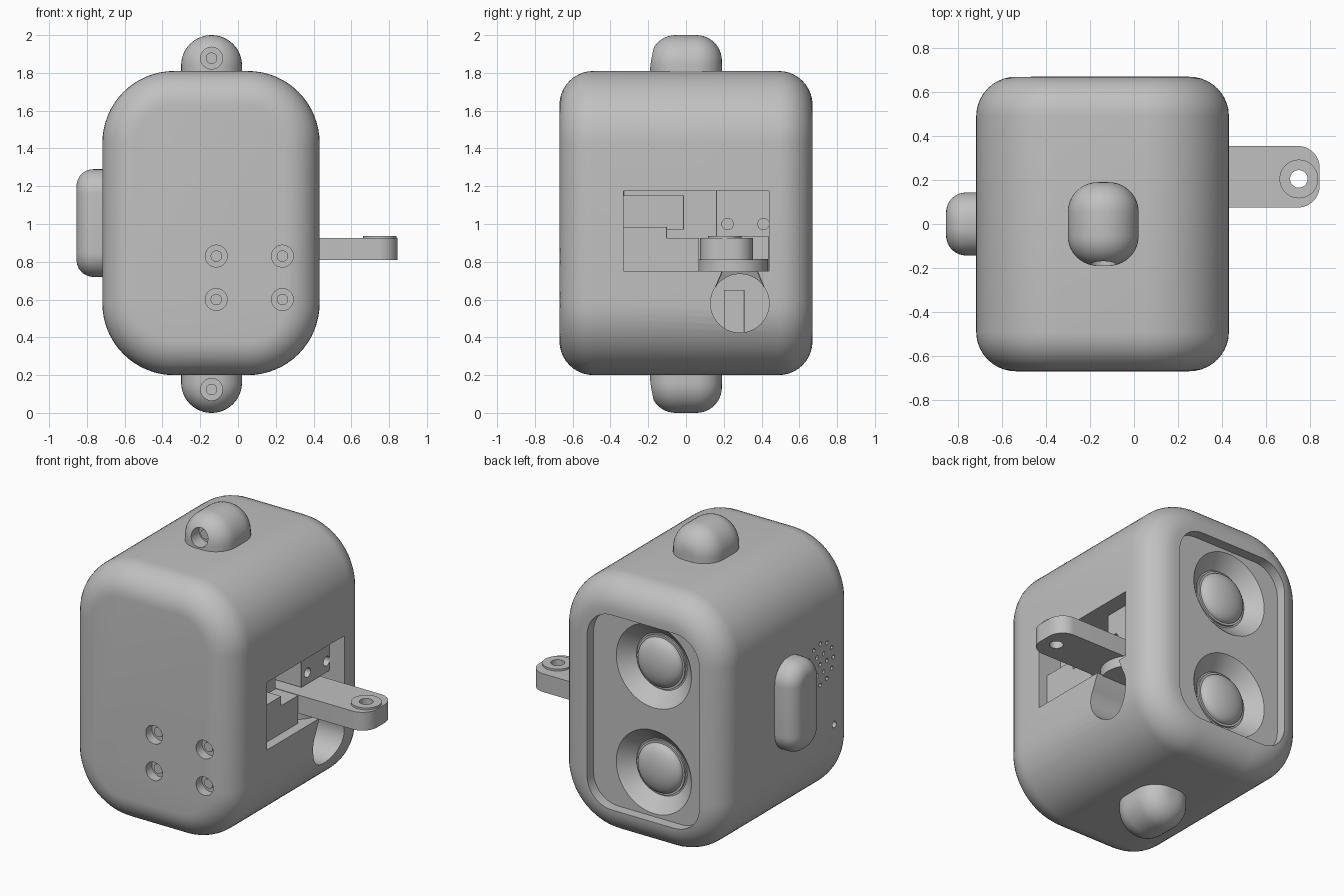
import bpy, bmesh
from math import sin, cos, pi, radians

if "Cube" in bpy.data.objects:
    bpy.data.objects.remove(bpy.data.objects["Cube"])

grey = bpy.data.materials.new("light_grey_plastic")
grey.use_nodes = True
COLOUR = (0.53, 0.53, 0.53, 1)
grey.diffuse_color = COLOUR
grey.node_tree.nodes["Principled BSDF"].inputs["Base Color"].default_value = COLOUR

AXES = {"X": lambda u, v, w: (w, u, v),
        "Y": lambda u, v, w: (u, w, v),
        "Z": lambda u, v, w: (u, v, w)}


def outline(a, b, r, n):
    """Rounded rectangle, half sizes a and b, corner radius r."""
    pts = []
    for q, (su, sv) in enumerate([(1, 1), (-1, 1), (-1, -1), (1, -1)]):
        for i in range(n + 1):
            t = (q + i / n) * pi / 2
            pts.append((su * (a - r) + r * cos(t), sv * (b - r) + r * sin(t)))
    return pts


def loft(name, centre, a, b, r, rings, axis, n=12):
    """Stack rounded outlines; each ring is (position on axis, inset)."""
    bm = bmesh.new()
    loops = []
    for w, inset in rings:
        flat = outline(a - inset, b - inset, max(r - inset, 0.002), n)
        loops.append([bm.verts.new(AXES[axis](u, v, w)) for u, v in flat])
    for low, high in zip(loops, loops[1:]):
        for i in range(len(low)):
            j = (i + 1) % len(low)
            bm.faces.new((low[i], low[j], high[j], high[i]))
    bm.faces.new(loops[0])
    bm.faces.new(loops[-1])
    bmesh.ops.remove_doubles(bm, verts=bm.verts, dist=1e-5)
    bmesh.ops.recalc_face_normals(bm, faces=bm.faces)
    mesh = bpy.data.meshes.new(name)
    bm.to_mesh(mesh)
    bm.free()
    mesh.materials.append(grey)
    ob = bpy.data.objects.new(name, mesh)
    ob.location = centre
    bpy.context.collection.objects.link(ob)
    return ob


def slab(name, centre, a, b, r, half, axis, fillet=0, n=12):
    """Rounded slab with optional fillets on both end faces."""
    if fillet == 0:
        rings = [(-half, 0), (half, 0)]
    else:
        steps = [i / 10 * pi / 2 for i in range(11)]
        top = [(half - fillet + fillet * sin(t), fillet * (1 - cos(t))) for t in steps]
        rings = [(-w, s) for w, s in reversed(top)] + top
    return loft(name, centre, a, b, r, rings, axis, n)


def cylinder(name, centre, r, half, axis, n=10):
    return slab(name, centre, r, r, r, half, axis, n=n)


def box(name, lo, hi):
    c = [(p + q) / 2 for p, q in zip(lo, hi)]
    h = [(q - p) / 2 for p, q in zip(lo, hi)]
    return slab(name, c, h[0], h[1], 0.002, h[2], "Z", n=1)


def cut(ob, *cutters):
    """Subtract the cutters for good, then delete them."""
    bpy.context.view_layer.objects.active = ob
    for cutter in cutters:
        mod = ob.modifiers.new("cut", "BOOLEAN")
        mod.operation = "DIFFERENCE"
        mod.solver = "EXACT"
        mod.object = cutter
        cutter.hide_render = True
        bpy.context.view_layer.update()
        bpy.ops.object.modifier_apply(modifier=mod.name)
        bpy.data.objects.remove(cutter)


# Main housing
MID = -0.143
body = slab("housing", (MID, 0, 1.005), 0.575, 0.805, 0.38, 0.67, "Y", 0.18, 16)

# Back recess with two funnel-shaped eye sockets and domed lenses
cut(body, slab("recess_cutter", (-0.17, 0.705, 0.988), 0.39, 0.613, 0.17, 0.1, "Y"))
for side, z in (("upper", 1.321), ("lower", 0.655)):
    cut(body, loft("socket_cutter", (-0.2, 0.605, z), 0.262, 0.262, 0.262,
                   [(-0.08, 0.085), (0, 0), (0.03, 0)], "Y"))
    cylinder(side + "_lens_ring", (-0.2, 0.525, z), 0.168, 0.012, "Y")
    dome = [(0.065 * sin(t), 0.155 * (1 - cos(t))) for t in
            [radians(k * 8.5) for k in range(11)]]
    loft(side + "_lens", (-0.2, 0.535, z), 0.155, 0.155, 0.155, dome, "Y")

# Four counterbored screws on the front
for x in (-0.115, 0.235):
    for z in (0.6, 0.83):
        cut(body, cylinder("bore_cutter", (x, -0.67, z), 0.058, 0.06, "Y"))
        cylinder("front_screw", (x, -0.61, z), 0.03, 0.02, "Y", 6)

# Side window and keyhole opening below it
cut(body,
    box("window_cutter", (0.12, -0.33, 0.75), (0.6, 0.44, 1.175)),
    cylinder("round_opening_cutter", (0.35, 0.285, 0.58), 0.155, 0.2, "X", 14),
    loft("neck_cutter", (0.35, 0.285, 0.7), 0.2, 0.14, 0.002,
         [(-0.06, 0), (0.07, 0.055)], "Z", 1))

# Speaker grille and small pinhole on the other side
spots = [(0, 0)]
for ring, count in ((0.065, 6), (0.13, 12)):
    spots += [(ring * cos(k * 2 * pi / count), ring * sin(k * 2 * pi / count))
              for k in range(count)]
for dy, dz in spots:
    cut(body, cylinder("grille_cutter", (-0.72, -0.31 + dy, 1.12 + dz), 0.013, 0.05, "X", 3))
cut(body, cylinder("pinhole_cutter", (-0.72, -0.45, 0.69), 0.02, 0.06, "X", 5))

# Rounded side button pod
slab("side_pod", (-0.735, 0, 1.005), 0.143, 0.285, 0.13, 0.12, "X", 0.09)

# Top and bottom lugs, each with a screw bore
for side, z, hole in (("top", 1.8, 1.878), ("bottom", 0.2, 0.124)):
    lug = slab(side + "_lug", (-0.14, 0, z), 0.161, 0.2, 0.16, 0.19, "Y", 0.135)
    cut(lug, cylinder("lug_bore_cutter", (-0.14, -0.19, hole), 0.058, 0.085, "Y"))
    cylinder(side + "_lug_screw", (-0.14, -0.105, hole), 0.03, 0.025, "Y", 6)

# Mechanism inside the window
box("motor_block", (0.1, -0.35, 0.74), (0.37, -0.1, 0.985))
box("motor_step", (0.1, -0.11, 0.74), (0.37, 0.07, 0.925))
box("upper_block", (0.1, -0.35, 0.97), (0.27, -0.01, 1.15))
mount = box("arm_mount", (0.1, 0.16, 0.93), (0.33, 0.46, 1.19))
for y in (0.22, 0.41):
    cut(mount, cylinder("mount_hole_cutter", (0.33, y, 1.0), 0.03, 0.05, "X", 6))
cylinder("arm_hub", (0.22, 0.25, 0.78), 0.185, 0.035, "Z")
box("inner_post", (0.1, 0.2, 0.4), (0.22, 0.31, 0.65))

# Lever arm with a raised, drilled boss
arm = slab("lever_arm", (0.4825, 0.215, 0.8675), 0.3625, 0.14, 0.1, 0.0575, "Z")
boss = cylinder("arm_boss", (0.75, 0.205, 0.928), 0.088, 0.009, "Z")
for part in (arm, boss):
    cut(part, cylinder("pivot_hole_cutter", (0.75, 0.205, 0.88), 0.04, 0.2, "Z"))

# Smooth shading with sharp creases kept
bpy.ops.object.select_all(action="DESELECT")
for ob in bpy.context.collection.objects:
    if ob.type == "MESH":
        ob.select_set(True)
        bpy.context.view_layer.objects.active = ob
bpy.ops.object.shade_smooth_by_angle(angle=radians(30))
